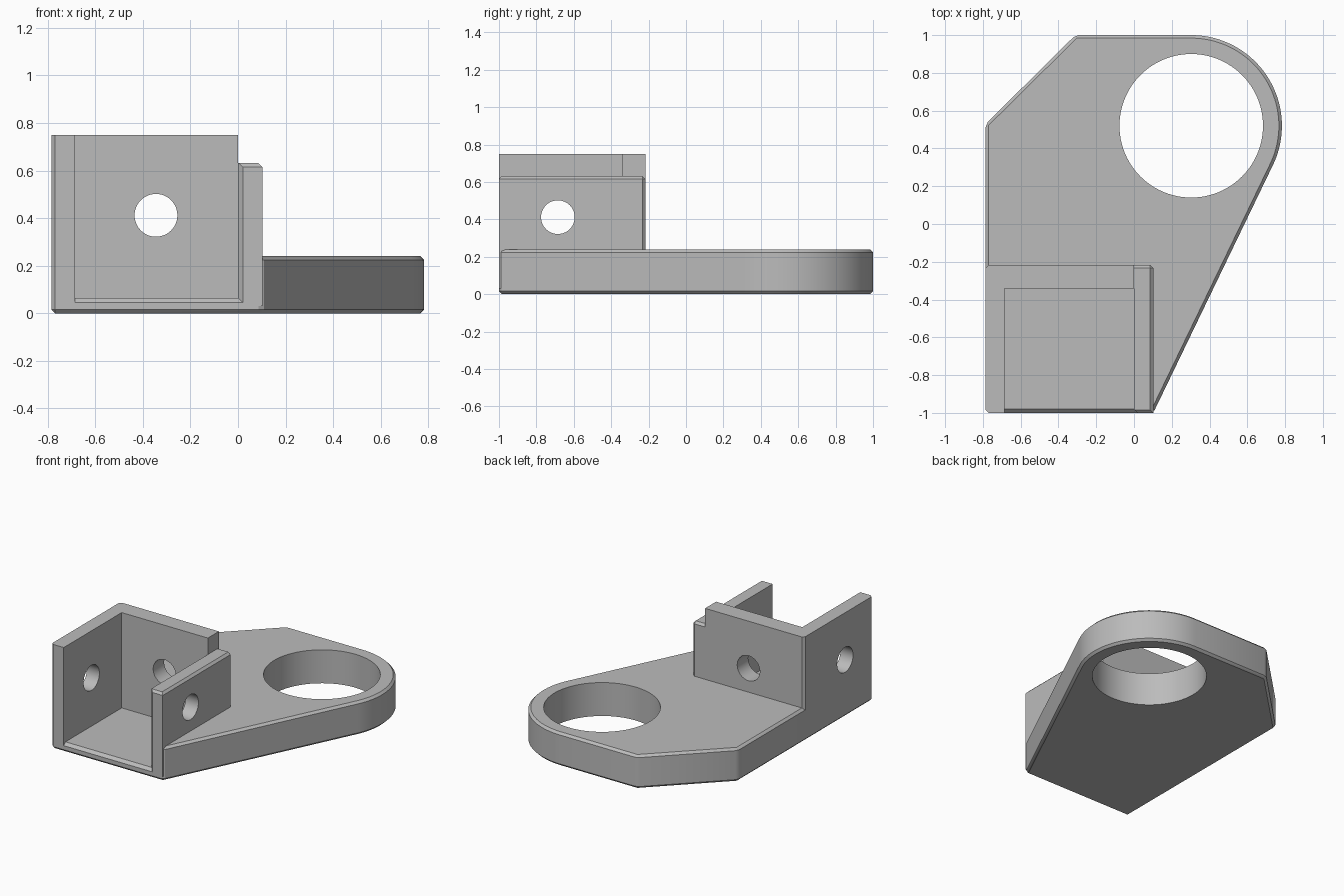
import bpy, bmesh
from math import atan2, acos, hypot, cos, sin, pi, radians
from mathutils import Matrix

if "Cube" in bpy.data.objects:
    bpy.data.objects.remove(bpy.data.objects["Cube"])

CH = 0.016                                   # chamfer width
LEFT, WALL_X, FRONT, BACK = -0.785, 0.102, -1.0, -0.217
RING = (0.303, 0.52)                         # centre of the round end
RING_R, BORE_R = 0.48, 0.38

grey = bpy.data.materials.new("plain grey")
grey.use_nodes = True
grey.diffuse_color = (0.5, 0.5, 0.5, 1)
grey.node_tree.nodes["Principled BSDF"].inputs["Base Color"].default_value = grey.diffuse_color


def finish(name, bm):
    bmesh.ops.recalc_face_normals(bm, faces=bm.faces)
    mesh = bpy.data.meshes.new(name)
    bm.to_mesh(mesh)
    bm.free()
    ob = bpy.data.objects.new(name, mesh)
    bpy.context.collection.objects.link(ob)
    mesh.materials.append(grey)
    return ob


def loft(name, lower, upper, chamfer=None):
    """Solid between two matching loops; chamfer picks edges by midpoint."""
    bm = bmesh.new()
    a = [bm.verts.new(p) for p in lower]
    b = [bm.verts.new(p) for p in upper]
    bm.faces.new(a[::-1])
    bm.faces.new(b)
    for i in range(len(a)):
        j = (i + 1) % len(a)
        bm.faces.new((a[i], a[j], b[j], b[i]))
    bmesh.ops.recalc_face_normals(bm, faces=bm.faces)
    if chamfer:
        edges = [e for e in bm.edges
                 if chamfer(e, (e.verts[0].co + e.verts[1].co) / 2)]
        bmesh.ops.bevel(bm, geom=edges, offset=CH, segments=1,
                        profile=0.5, affect='EDGES')
    return finish(name, bm)


def box(name, x0, x1, y0, y1, z0, z1, chamfer=None):
    ring = [(x0, y0), (x1, y0), (x1, y1), (x0, y1)]
    return loft(name, [(x, y, z0) for x, y in ring],
                [(x, y, z1) for x, y in ring], chamfer)


def rod(name, centre, radius, length, axis, sides):
    bm = bmesh.new()
    turn = {'X': Matrix.Rotation(pi / 2, 4, 'Y'),
            'Y': Matrix.Rotation(pi / 2, 4, 'X'), 'Z': Matrix()}[axis]
    bmesh.ops.create_cone(bm, cap_ends=True, segments=sides, radius1=radius,
                          radius2=radius, depth=length,
                          matrix=Matrix.Translation(centre) @ turn)
    return finish(name, bm)


def combine(body, other, operation):
    mod = body.modifiers.new(operation.lower(), 'BOOLEAN')
    mod.operation, mod.solver, mod.object = operation, 'EXACT', other
    bpy.context.view_layer.objects.active = body
    bpy.ops.object.modifier_apply(modifier=mod.name)
    bpy.data.objects.remove(other)


# Base plate: straight sides running tangent into the round end
dx, dy = WALL_X - RING[0], FRONT - RING[1]
start = atan2(dy, dx) + acos(RING_R / hypot(dx, dy))
steps = 40
outline = [(LEFT, FRONT), (WALL_X, FRONT)]
for i in range(steps + 1):
    t = start + (pi / 2 - start) * i / steps
    outline.append((RING[0] + RING_R * cos(t), RING[1] + RING_R * sin(t)))
outline += [(-0.31, 1.0), (LEFT, 0.53)]
bracket = loft("mounting_bracket", [(x, y, 0) for x, y in outline],
               [(x, y, 0.24) for x, y in outline],
               lambda e, m: e.calc_face_angle() > radians(30))

# Tall housing block and the lower side wall
combine(bracket, box("housing", LEFT, 0, FRONT, BACK, 0.03, 0.75,
                     lambda e, m: abs(m.x - LEFT) < 0.001 and 0.3 < m.z < 0.5), 'UNION')
combine(bracket, box("side_wall", -0.05, WALL_X, FRONT, BACK, 0.03, 0.632,
                     lambda e, m: (m.z > 0.63 and m.x > -0.04)
                     or (m.x > 0.1 and m.y > BACK - 0.001 and m.z > 0.1)), 'UNION')

# Open pocket with a chamfered mouth
combine(bracket, box("pocket", -0.685, 0, -1.1, -0.342, 0.065, 0.9), 'DIFFERENCE')


def mouth(y, flare):
    return [(-0.685, y, 0.065 - flare), (flare, y, 0.065 - flare),
            (flare, y, 0.9), (-0.685, y, 0.9)]


combine(bracket, loft("mouth", mouth(-1.02, 0.04), mouth(-0.98, 0)), 'DIFFERENCE')

# Large bore and the cross holes
combine(bracket, rod("bore", (*RING, 0.1), BORE_R, 1, 'Z', 96), 'DIFFERENCE')
combine(bracket, rod("side_holes", (-0.35, -0.685, 0.412), 0.09, 2, 'X', 48), 'DIFFERENCE')
combine(bracket, rod("back_hole", (-0.345, -0.3, 0.412), 0.09, 1, 'Y', 48), 'DIFFERENCE')

# Smooth curved walls, crisp edges
bpy.ops.object.select_all(action='DESELECT')
bracket.select_set(True)
bpy.context.view_layer.objects.active = bracket
bpy.ops.object.shade_smooth_by_angle(angle=radians(30))
